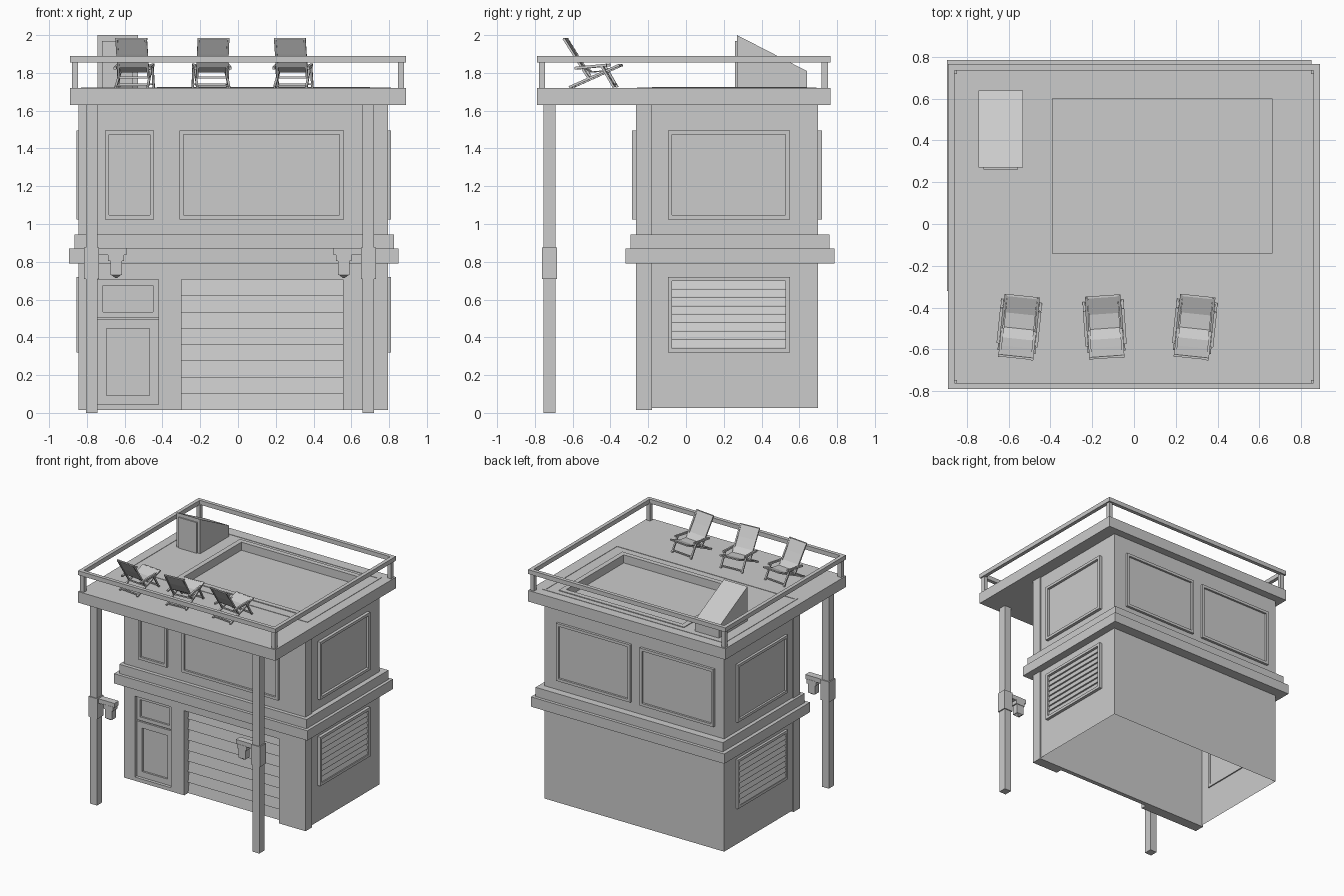
import bpy, bmesh, math
from mathutils import Matrix, Vector

if "Cube" in bpy.data.objects:
    bpy.data.objects.remove(bpy.data.objects["Cube"])


def finish(name, bm, mat=None):
    bmesh.ops.recalc_face_normals(bm, faces=bm.faces[:])
    if mat is not None:
        bm.transform(mat)
    me = bpy.data.meshes.new(name)
    bm.to_mesh(me)
    bm.free()
    ob = bpy.data.objects.new(name, me)
    bpy.context.collection.objects.link(ob)
    return ob


def add_box(bm, x, y, z):
    m = Matrix.Translation([(a[0] + a[1]) / 2 for a in (x, y, z)]) @ \
        Matrix.Diagonal([abs(a[1] - a[0]) for a in (x, y, z)] + [1])
    return bmesh.ops.create_cube(bm, size=1, matrix=m)['verts']


def boxes(name, *dims):
    bm = bmesh.new()
    for d in dims:
        add_box(bm, *d)
    return finish(name, bm)


def place(axis, u, v, w):
    """Plane coordinates (u, v) and depth w to world; axis is the plane normal."""
    return {'x': (w, u, v), 'y': (u, w, v), 'z': (u, v, w)}[axis]


def frame(name, axis, u, v, w, t):
    """Rectangular ring of border width t."""
    bm = bmesh.new()
    loops = []
    for d, i in ((w[0], 0), (w[1], 0), (w[1], t), (w[0], t)):
        a, b, c, e = u[0] + i, u[1] - i, v[0] + i, v[1] - i
        loops.append([bm.verts.new(place(axis, p, q, d))
                      for p, q in ((a, c), (b, c), (b, e), (a, e))])
    for k in range(4):
        A, B = loops[k], loops[(k + 1) % 4]
        for j in range(4):
            n = (j + 1) % 4
            bm.faces.new((A[j], A[n], B[n], B[j]))
    return finish(name, bm)


def prism(name, axis, profile, w):
    bm = bmesh.new()
    vs = [bm.verts.new(place(axis, p, q, w[0])) for p, q in profile]
    r = bmesh.ops.extrude_face_region(bm, geom=[bm.faces.new(vs)])
    off = Vector(place(axis, 0, 0, w[1] - w[0]))
    bmesh.ops.translate(bm, vec=off, verts=[g for g in r['geom'] if isinstance(g, bmesh.types.BMVert)])
    bm.faces.new(vs) if not any(set(f.verts) == set(vs) for f in bm.faces) else None
    return finish(name, bm)


def window(name, axis, u, v, wall, out, t=0.022):
    """Raised frame with a pane set behind its face."""
    s = 1 if out > wall else -1
    frame(name + "_frame", axis, u, v, (wall - s * 0.01, out), t)
    pu, pv = (u[0] + t, u[1] - t), (v[0] + t, v[1] - t)
    boxes(name + "_pane", place(axis, pu, pv, (wall - s * 0.005, wall + s * 0.004)))


# Body shell, open underneath
bm = bmesh.new()
add_box(bm, (-0.835, 0.785), (-0.18, 0.70), (0.025, 1.63))
bmesh.ops.delete(bm, geom=[f for f in bm.faces if f.normal.z < -0.5], context='FACES_ONLY')
finish("body_walls", bm)

# Front wall with piers around the door and shutter
FY = (-0.265, -0.18)
boxes("front_wall",
      ((-0.845, 0.795), FY, (0.705, 1.63)),
      ((-0.845, -0.745), FY, (0.015, 0.705)),
      ((-0.42, -0.30), FY, (0.015, 0.705)),
      ((0.555, 0.795), FY, (0.015, 0.705)),
      ((-0.745, -0.42), FY, (0.015, 0.045)))

# Ledges between floors
boxes("lower_ledge", ((-0.895, 0.85), (-0.32, 0.785), (0.79, 0.87)))
boxes("upper_ledge", ((-0.865, 0.825), (-0.295, 0.76), (0.87, 0.945)))

# Upper floor windows
WZ, SIDE = (1.025, 1.495), (-0.095, 0.55)
window("small_front_window", 'y', (-0.705, -0.445), WZ, -0.265, -0.285)
window("large_front_window", 'y', (-0.31, 0.56), WZ, -0.265, -0.285)
window("right_window", 'x', SIDE, WZ, 0.785, 0.81)
window("left_window", 'x', SIDE, WZ, -0.835, -0.855)
window("back_window_a", 'y', (0.0, 0.67), WZ, 0.70, 0.72)
window("back_window_b", 'y', (-0.75, -0.085), WZ, 0.70, 0.72)

# Side vents with sloping slats
for side, wall, out in (("right", 0.785, 0.81), ("left", -0.835, -0.855)):
    s = 1 if out > wall else -1
    frame(side + "_vent_frame", 'x', SIDE, (0.32, 0.72), (wall - s * 0.01, out), 0.022)
    for i in range(8):
        z = 0.342 + i * 0.0445
        prism(side + "_vent_slat", 'y',
              [(wall - s * 0.005, z), (wall + s * 0.017, z), (wall + s * 0.017, z + 0.006),
               (wall + s * 0.004, z + 0.0445), (wall - s * 0.005, z + 0.0445)],
              (SIDE[0] + 0.022, SIDE[1] - 0.022))

# Entrance door with a small panel above
boxes("door_leaf", ((-0.745, -0.42), (-0.225, -0.18), (0.045, 0.705)))
frame("door_lower_frame", 'y', (-0.745, -0.42), (0.045, 0.495), (-0.24, -0.22), 0.048)
frame("door_upper_frame", 'y', (-0.745, -0.42), (0.505, 0.705), (-0.24, -0.22), 0.03)

# Roller shutter made of sloping boards
step = 0.69 / 8
for i in range(8):
    z = 0.015 + i * step
    prism("shutter_board", 'x',
          [(-0.18, z), (-0.215, z), (-0.202, z + step), (-0.18, z + step)], (-0.30, 0.555))

# Roof slab with a sunken pool
boxes("roof_base", ((-0.89, 0.89), (-0.79, 0.765), (1.63, 1.66)))
px, py = (-0.39, 0.66), (-0.14, 0.60)
boxes("roof_deck",
      ((-0.89, px[0]), (-0.79, 0.765), (1.66, 1.72)),
      ((px[1], 0.89), (-0.79, 0.765), (1.66, 1.72)),
      (px, (-0.79, py[0]), (1.66, 1.72)),
      (px, (py[1], 0.765), (1.66, 1.72)))
frame("deck_border", 'z', (-0.83, 0.81), (-0.26, 0.69), (1.715, 1.723), 0.02)
frame("pool_rim", 'z', (-0.43, 0.70), (-0.18, 0.64), (1.665, 1.726), 0.04)

# Railing
frame("rail", 'z', (-0.89, 0.89), (-0.79, 0.765), (1.855, 1.89), 0.03)
for x in (-0.8625, 0.8625):
    for y in (-0.7625, 0.735):
        boxes("rail_post", ((x - .0165, x + .0165), (y - .0165, y + .0165), (1.71, 1.86)))

# Roof access hut with sloping top
prism("roof_hut", 'x', [(0.27, 1.72), (0.64, 1.72), (0.64, 1.81), (0.27, 2.0)], (-0.745, -0.53))
boxes("roof_hut_door", ((-0.72, -0.555), (0.26, 0.275), (1.72, 1.97)))

# Front posts with collars and hanging lamps
for x, s in ((-0.775, 1), (0.69, -1)):
    boxes("front_post", ((x - .031, x + .031), (-0.755, -0.69), (0, 1.64)))
    boxes("post_collar", ((x - .04, x + .04), (-0.762, -0.682), (0.71, 0.875)))
    boxes("lamp_arm", ((x + s * .03, x + s * .185), (-0.75, -0.695), (0.835, 0.872)))
    lx = x + s * 0.13
    boxes("lamp_cap", ((lx - .042, lx + .042), (-0.752, -0.693), (0.805, 0.84)))
    boxes("lamp_body", ((lx - .031, lx + .031), (-0.748, -0.697), (0.73, 0.81)))
    bm = bmesh.new()
    bmesh.ops.create_cone(bm, cap_ends=True, segments=4, radius1=0.006, radius2=0.036, depth=0.016,
                          matrix=Matrix.Translation((lx, -0.7225, 0.722)) @ Matrix.Rotation(math.pi / 4, 4, 'Z'))
    finish("lamp_tip", bm)


# Folding deck chairs facing the pool
def bar(bm, a, b, t=0.012):
    a, b = Vector(a), Vector(b)
    d = b - a
    rot = d.to_track_quat('Z', 'Y').to_matrix().to_4x4()
    bmesh.ops.create_cube(bm, size=1, matrix=Matrix.Translation((a + b) / 2) @ rot
                          @ Matrix.Diagonal((t, t, d.length, 1)))


SLING = [(-0.145, 0.26), (-0.10, 0.18), (-0.06, 0.115), (-0.01, 0.085), (0.06, 0.09), (0.14, 0.122)]
for cx, yaw in ((-0.55, -6), (-0.14, 4), (0.29, -6)):
    m = Matrix.Translation((cx, -0.49, 1.72)) @ Matrix.Rotation(math.radians(yaw), 4, 'Z')
    bm = bmesh.new()
    for s in (-1, 1):
        bar(bm, (s * .078, -.15, .262), (s * .078, -.02, .055))
        bar(bm, (s * .085, -.12, .004), (s * .078, .145, .122))
        bar(bm, (s * .092, .05, .12), (s * .092, .118, .004))
        bar(bm, (s * .092, -.09, .105), (s * .092, .08, .122), 0.014)
    for y, z in ((-.148, .26), (.143, .12), (-.02, .055), (-.105, .012), (.108, .02)):
        bar(bm, (-.085, y, z), (.085, y, z), 0.01)
    finish("chair_frame", bm, m)
    sling = [(y, z + .003) for y, z in SLING] + [(y, z - .003) for y, z in reversed(SLING)]
    cloth = prism("chair_cloth", 'x', sling, (-0.072, 0.072))
    cloth.data.transform(m)
